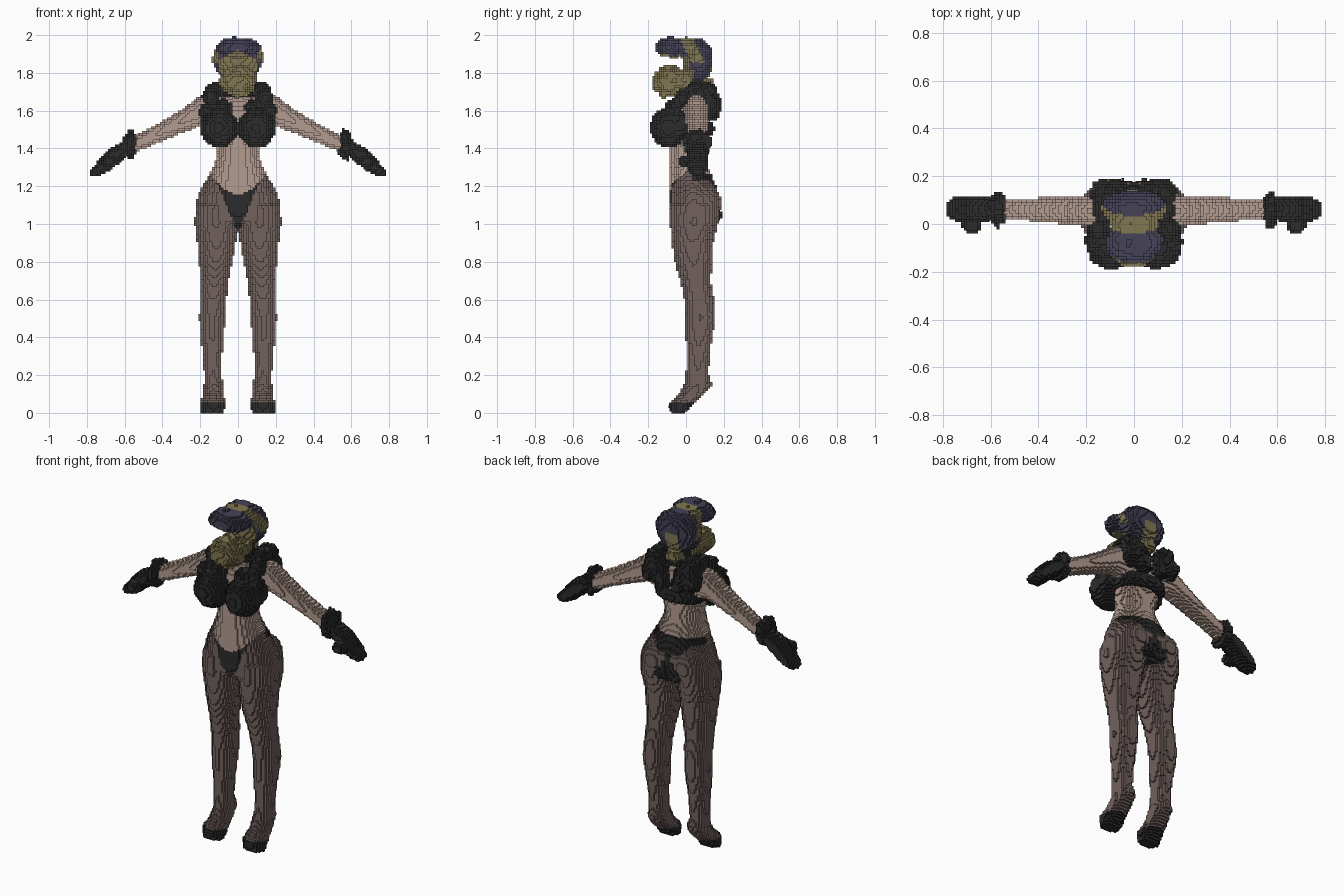
import bpy, bmesh, math, random
from mathutils import Matrix, Vector

random.seed(4)
CELL = 0.012

if "Cube" in bpy.data.objects:
    bpy.data.objects.remove(bpy.data.objects["Cube"], do_unlink=True)


def material(name, rgb):
    m = bpy.data.materials.new(name)
    m.use_nodes = True
    m.diffuse_color = (*rgb, 1)
    m.node_tree.nodes["Principled BSDF"].inputs["Base Color"].default_value = (*rgb, 1)
    return m


SKIN, TIGHTS, BLACK, NAVY, OLIVE = range(5)
MATERIALS = [
    material("skin", (0.45, 0.33, 0.28)),
    material("sheer brown", (0.165, 0.12, 0.11)),
    material("soft black", (0.025, 0.025, 0.025)),
    material("dusty navy", (0.058, 0.054, 0.095)),
    material("olive gold", (0.22, 0.185, 0.085)),
]


def loft(bm, sections, side=1, axis="z", n=24):
    """Skin elliptical rings; each section is position, a0, a1, b0, b1."""
    rings = []
    for t, a0, a1, b0, b1 in sections:
        ring = []
        for i in range(n):
            ang = math.tau * i / n
            a = (a0 + a1) / 2 + (a1 - a0) / 2 * math.cos(ang)
            b = (b0 + b1) / 2 + (b1 - b0) / 2 * math.sin(ang)
            p = (side * a, b, t) if axis == "z" else (side * t, a, b)
            ring.append(bm.verts.new(p))
        rings.append(ring)
    faces = [bm.faces.new(rings[0]), bm.faces.new(rings[-1])]
    for r, q in zip(rings, rings[1:]):
        for i in range(n):
            j = (i + 1) % n
            faces.append(bm.faces.new((r[i], r[j], q[j], q[i])))
    bmesh.ops.recalc_face_normals(bm, faces=faces)


def ball(bm, centre, radii, fluff=0.0):
    """Ellipsoid, optionally with a ragged fluffy surface."""
    c = Vector(centre)
    mat = Matrix.Translation(c) @ Matrix.Diagonal((*radii, 1))
    verts = bmesh.ops.create_icosphere(bm, subdivisions=3, radius=1, matrix=mat)["verts"]
    for v in verts:
        v.co += (v.co - c).normalized() * random.uniform(-fluff, fluff)


def finish(name, bm, rule):
    """Fuse the shapes into stepped blocks, then colour faces by a rule."""
    mesh = bpy.data.meshes.new(name)
    bm.to_mesh(mesh)
    bm.free()
    obj = bpy.data.objects.new(name, mesh)
    bpy.context.collection.objects.link(obj)
    fuse = obj.modifiers.new("fuse", "REMESH")
    fuse.mode = "VOXEL"
    fuse.voxel_size = CELL * 0.7
    blocks = obj.modifiers.new("blocks", "REMESH")
    blocks.mode = "BLOCKS"
    blocks.octree_depth = 8
    blocks.use_remove_disconnected = False
    bpy.context.view_layer.update()
    blocks.scale = max(obj.dimensions) / (CELL * 2 ** 8)
    ev = obj.evaluated_get(bpy.context.evaluated_depsgraph_get())
    result = bpy.data.meshes.new_from_object(ev)
    obj.modifiers.clear()
    obj.data = result
    result.materials.clear()
    used = [rule(p.center) for p in result.polygons]
    slots = sorted(set(used))
    for s in slots:
        result.materials.append(MATERIALS[s])
    for p, u in zip(result.polygons, used):
        p.material_index = slots.index(u)
        p.use_smooth = False
    return obj


# Body: torso, legs on tiptoe, arms and mitten hands
bm = bmesh.new()
torso = [
    (1.00, .19, -.07, .15), (1.05, .228, -.085, .165), (1.15, .215, -.09, .175),
    (1.25, .16, -.09, .14), (1.32, .125, -.09, .11), (1.38, .108, -.09, .10),
    (1.45, .125, -.085, .11), (1.52, .145, -.08, .13), (1.60, .15, -.06, .13),
    (1.66, .12, -.03, .12), (1.70, .06, 0, .10), (1.80, .05, 0, .10)]
loft(bm, [(z, -r, r, y0, y1) for z, r, y0, y1 in torso])
leg = [
    (1.10, .01, .225, -.085, .18), (1.0, 0, .23, -.085, .17), (.9, .012, .215, -.075, .145),
    (.8, .03, .205, -.06, .14), (.7, .05, .20, -.03, .13), (.6, .062, .20, -.01, .15),
    (.5, .068, .205, 0, .155), (.4, .075, .197, 0, .14), (.3, .085, .185, .005, .125),
    (.2, .09, .178, 0, .12), (.15, .075, .18, -.01, .14), (.1, .075, .185, -.035, .1),
    (.05, .065, .20, -.09, .04), (0, .075, .195, -.08, 0)]
arm = [
    (.10, -.01, .115, 1.50, 1.69), (.2, -.005, .115, 1.515, 1.68), (.3, 0, .115, 1.48, 1.605),
    (.4, .01, .11, 1.44, 1.545), (.5, .02, .105, 1.395, 1.49), (.56, .02, .105, 1.375, 1.46),
    (.62, .01, .12, 1.33, 1.43), (.68, 0, .12, 1.28, 1.40), (.73, .005, .12, 1.255, 1.345),
    (.78, .03, .10, 1.25, 1.29)]
for s in (-1, 1):
    loft(bm, leg, s)
    loft(bm, arm, s, "x")
    ball(bm, (s * .1, .09, 1.11), (.105, .1, .11))
    ball(bm, (s * .68, -.012, 1.33), (.04, .03, .035))


def body_colour(c):
    x, z = abs(c.x), c.z
    if x > .54 or z < .06 or (z > 1.67 and x < .1):
        return BLACK
    if c.y < .03:
        if z > 1.16 + 5 * x * x or z > 1.28:
            return SKIN
        return BLACK if z > .97 and x < .02 + (z - 1) * .42 else TIGHTS
    if z > 1.27:
        return SKIN
    if z > 1.235 or (z > 1.0 and x < .02) or (z > 1.17 and x < (z - 1.1) * .9):
        return BLACK
    return BLACK if 1.0 < z < 1.08 and x < .08 and c.y > .1 else TIGHTS


finish("body", bm, body_colour)

# Bra: cups and back band
bm = bmesh.new()
for s in (-1, 1):
    ball(bm, (s * .1, -.09, 1.51), (.1, .1, .108), .004)
    ball(bm, (s * .165, -.03, 1.53), (.035, .05, .07), .01)
loft(bm, [(1.47, -.14, .14, -.06, .14), (1.5, -.155, .155, -.07, .155),
          (1.54, -.155, .155, -.06, .145)])
finish("bra", bm, lambda c: BLACK)

# Fluffy collar running from the cups over the shoulders to the back
bm = bmesh.new()
tufts = [(.165, -.07, 1.6, .04), (.08, -.06, 1.61, .05), (.145, -.02, 1.67, .045),
         (.125, .05, 1.70, .05), (.115, .11, 1.69, .06), (.08, .13, 1.65, .055),
         (.13, .13, 1.62, .055), (.055, .135, 1.59, .045)]
for s in (-1, 1):
    for x, y, z, r in tufts:
        ball(bm, (s * x, y, z), (r, r, r), .013)
finish("fur_collar", bm, lambda c: BLACK)

# Fluffy wrist cuffs
for s, label in ((1, "left"), (-1, "right")):
    bm = bmesh.new()
    ball(bm, (s * .57, .06, 1.42), (.035, .075, .08), .018)
    finish(label + "_glove_cuff", bm, lambda c: BLACK)

# Ruffle under the seat
bm = bmesh.new()
for s in (-1, 1):
    ball(bm, (s * .045, .15, 1.05), (.045, .035, .035), .012)
    ball(bm, (s * .03, .165, 1.1), (.02, .02, .03), .008)
finish("seat_ruffle", bm, lambda c: BLACK)

# Ragged toe shoes
for s, label in ((1, "left"), (-1, "right")):
    bm = bmesh.new()
    ball(bm, (s * .132, -.035, .034), (.064, .054, .028), .006)
    finish(label + "_toe_shoe", bm, lambda c: BLACK)

# Headdress: front cap, back lump and the band between them
bm = bmesh.new()
ball(bm, (0, -.075, 1.935), (.118, .09, .055), .007)
ball(bm, (0, .065, 1.87), (.135, .08, .118), .007)
ball(bm, (0, .0, 1.935), (.10, .07, .056), .004)


def headdress_colour(c):
    x, y, z = abs(c.x), c.y, c.z
    if z > 1.85 and abs(y - (1.98 - z) * .54) < .036 and not (y < -.02 and z < 1.95):
        return OLIVE
    if y < .04 and x < .105 and z < 1.92 - x * .5:
        return OLIVE
    return OLIVE if y > .08 and x < .04 and z < 1.87 else NAVY


finish("headdress", bm, headdress_colour)

# Fringed veil over the face, and tuft at the nape
bm = bmesh.new()
ball(bm, (0, -.095, 1.755), (.1, .085, .085), .016)
ball(bm, (0, -.02, 1.76), (.09, .07, .06), .01)
ball(bm, (0, .105, 1.74), (.05, .04, .04), .012)
finish("face_veil", bm, lambda c: OLIVE)
